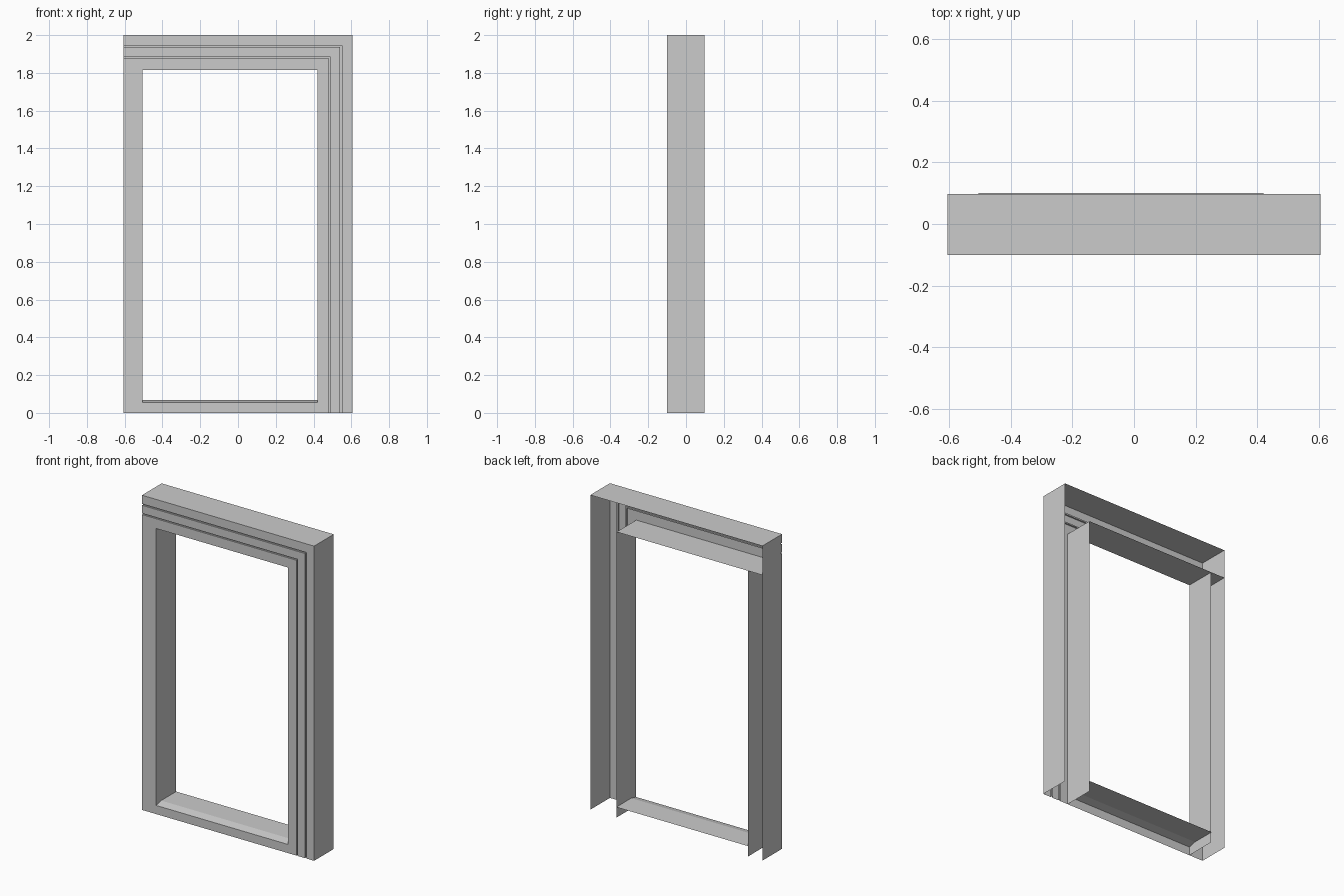
import bpy

if "Cube" in bpy.data.objects:
    bpy.data.objects.remove(bpy.data.objects["Cube"])

W, H = 0.605, 2.0            # half width, height
FRONT, BACK = -0.1, 0.097    # depth limits
TRIM = 0.185                 # width of moulded trim
POST_IN = -0.505             # inner edge of plain post
OPEN_X = W - TRIM
OPEN_Z = H - TRIM


def sweep(name, rows, cap_first=False):
    """Skin a list of equal-length point rows into an open shell."""
    n = len(rows[0])
    verts = [p for row in rows for p in row]
    faces = []
    for r in range(len(rows) - 1):
        for i in range(n - 1):
            a = r * n + i
            faces.append((a, a + n, a + n + 1, a + 1))
    if cap_first:
        faces.append(tuple(range(n)))
    mesh = bpy.data.meshes.new(name)
    mesh.from_pydata(verts, [], faces)
    mesh.update()
    obj = bpy.data.objects.new(name, mesh)
    bpy.context.collection.objects.link(obj)
    return obj


# Moulding profile (distance in from outer edge, y) with two fine grooves
profile = [(0, BACK), (0, FRONT)]
for start, width in ((0.055, 0.009), (0.115, 0.008)):
    profile += [(start, FRONT), (start, FRONT + 0.01),
                (start + width, FRONT + 0.01), (start + width, FRONT)]
profile += [(TRIM, FRONT), (TRIM, BACK)]

# Mitred head and right jamb, open at the back, closed at the left end
sweep("head_and_right_jamb", [
    [(-W, y, H - o) for o, y in profile],
    [(W - o, y, H - o) for o, y in profile],
    [(W - o, y, 0) for o, y in profile],
], cap_first=True)

# Plain left jamb, a three-sided channel
channel = [(-W, BACK), (-W, FRONT), (POST_IN, FRONT), (POST_IN, BACK)]
sweep("left_jamb", [[(x, y, z) for x, y in channel] for z in (0, OPEN_Z)])

# Sill with a sloped front edge
sill = [(FRONT, 0), (FRONT, 0.055), (-0.05, 0.067), (0.1, 0.067)]
sweep("sill", [[(x, y, z) for y, z in sill] for x in (OPEN_X, POST_IN)])
